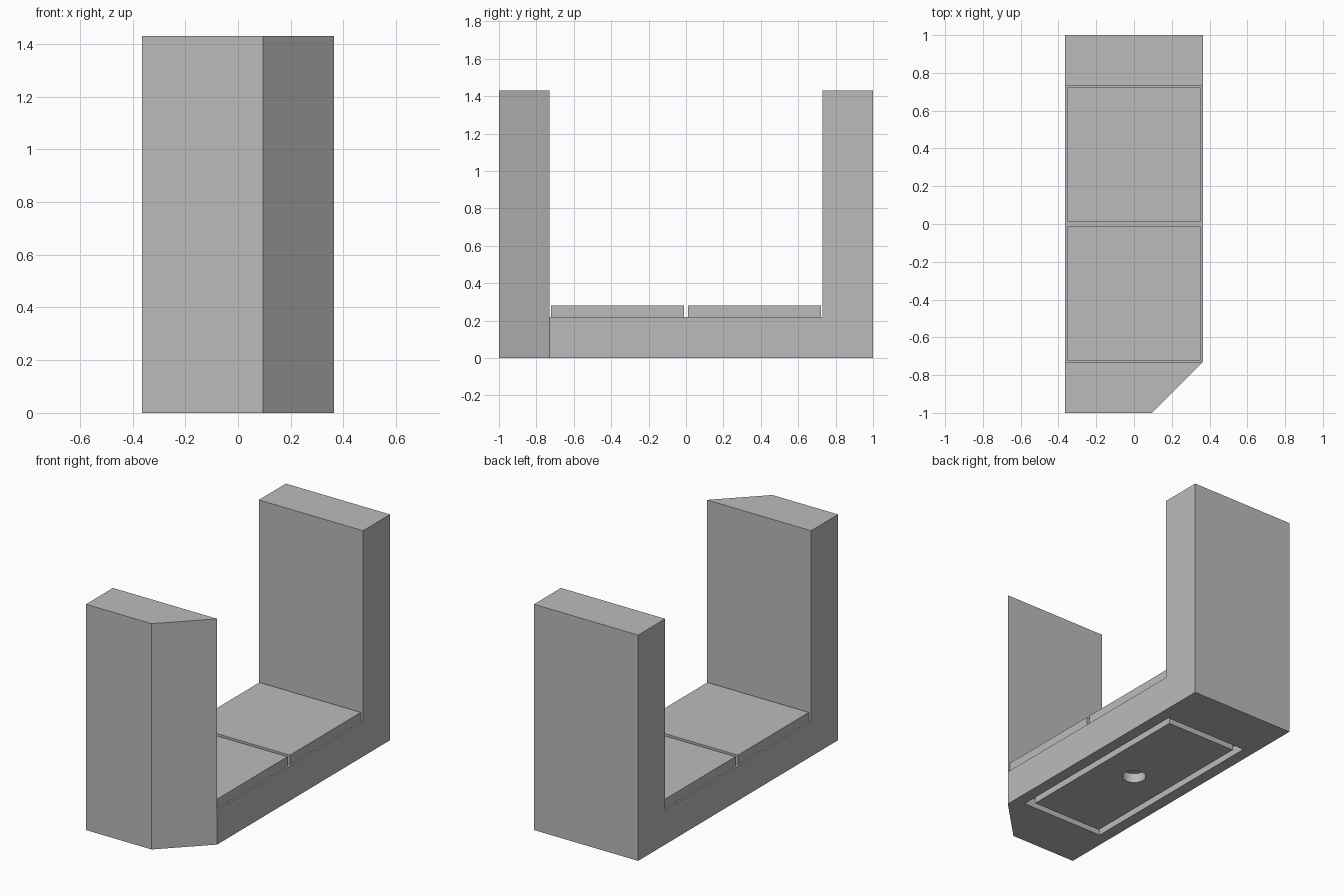
import bpy
import bmesh
from math import radians
from mathutils import Vector

cube = bpy.data.objects.get("Cube")
if cube:
    bpy.data.objects.remove(cube, do_unlink=True)

HALF_W, WALL_Y, HEIGHT, FLOOR = 0.365, 0.73, 1.43, 0.22
RECESS = 0.06

grey = bpy.data.materials.new("plain grey")
grey.use_nodes = True
colour = (0.5, 0.5, 0.5, 1)
grey.diffuse_color = colour
grey.node_tree.nodes["Principled BSDF"].inputs["Base Color"].default_value = colour


def extrude(name, outline, offset):
    """Solid made by sweeping a flat outline along an offset."""
    bm = bmesh.new()
    face = bm.faces.new([bm.verts.new(p) for p in outline])
    swept = bmesh.ops.extrude_face_region(bm, geom=[face], use_keep_orig=True)
    verts = [v for v in swept["geom"] if isinstance(v, bmesh.types.BMVert)]
    bmesh.ops.translate(bm, verts=verts, vec=Vector(offset))
    bmesh.ops.recalc_face_normals(bm, faces=bm.faces)
    mesh = bpy.data.meshes.new(name)
    bm.to_mesh(mesh)
    bm.free()
    mesh.materials.append(grey)
    obj = bpy.data.objects.new(name, mesh)
    bpy.context.collection.objects.link(obj)
    return obj


def box(name, x, y0, y1, z0, z1):
    """Box centred on x = 0 with half width x."""
    return extrude(name, [(-x, y0, z0), (x, y0, z0), (x, y1, z0), (-x, y1, z0)],
                   (0, 0, z1 - z0))


def cut(obj, cutter):
    """Subtract the cutter and discard it."""
    mod = obj.modifiers.new("cut", "BOOLEAN")
    mod.operation, mod.solver, mod.object = "DIFFERENCE", "EXACT", cutter
    cutter.hide_render = True
    bpy.context.view_layer.objects.active = obj
    bpy.ops.object.modifier_apply(modifier=mod.name)
    bpy.data.objects.remove(cutter, do_unlink=True)


# U-shaped body: floor with two end walls
side = [(-1, 0), (1, 0), (1, HEIGHT), (WALL_Y, HEIGHT), (WALL_Y, FLOOR),
        (-WALL_Y, FLOOR), (-WALL_Y, HEIGHT), (-1, HEIGHT)]
body = extrude("body", [(-HALF_W, y, z) for y, z in side], (2 * HALF_W, 0, 0))

# Chamfered corner of the front wall
out = HALF_W + 0.1
corner = [(out - 0.4, -1.03), (out, -1.03), (out, -0.63)]
cut(body, extrude("corner_cutter", [(x, y, -0.1) for x, y in corner],
                  (0, 0, HEIGHT + 0.2)))

# Underside recess, with a plate set into it that leaves a groove all round
cut(body, box("recess_cutter", 0.29, -0.663, 0.663, -0.1, RECESS))
plate = box("base_plate", 0.246, -0.619, 0.619, 0, RECESS)

# Round hole through the plate
bpy.ops.mesh.primitive_cylinder_add(vertices=32, radius=0.07, depth=0.4)
cut(plate, bpy.context.object)

# Two pads on the floor
for name, y in (("front_pad", -0.367), ("back_pad", 0.367)):
    box(name, 0.355, y - 0.355, y + 0.355, FLOOR, 0.28)

# Smooth hole wall, sharp edges elsewhere
bpy.ops.object.select_all(action="DESELECT")
plate.select_set(True)
bpy.context.view_layer.objects.active = plate
bpy.ops.object.shade_smooth_by_angle(angle=radians(30))
